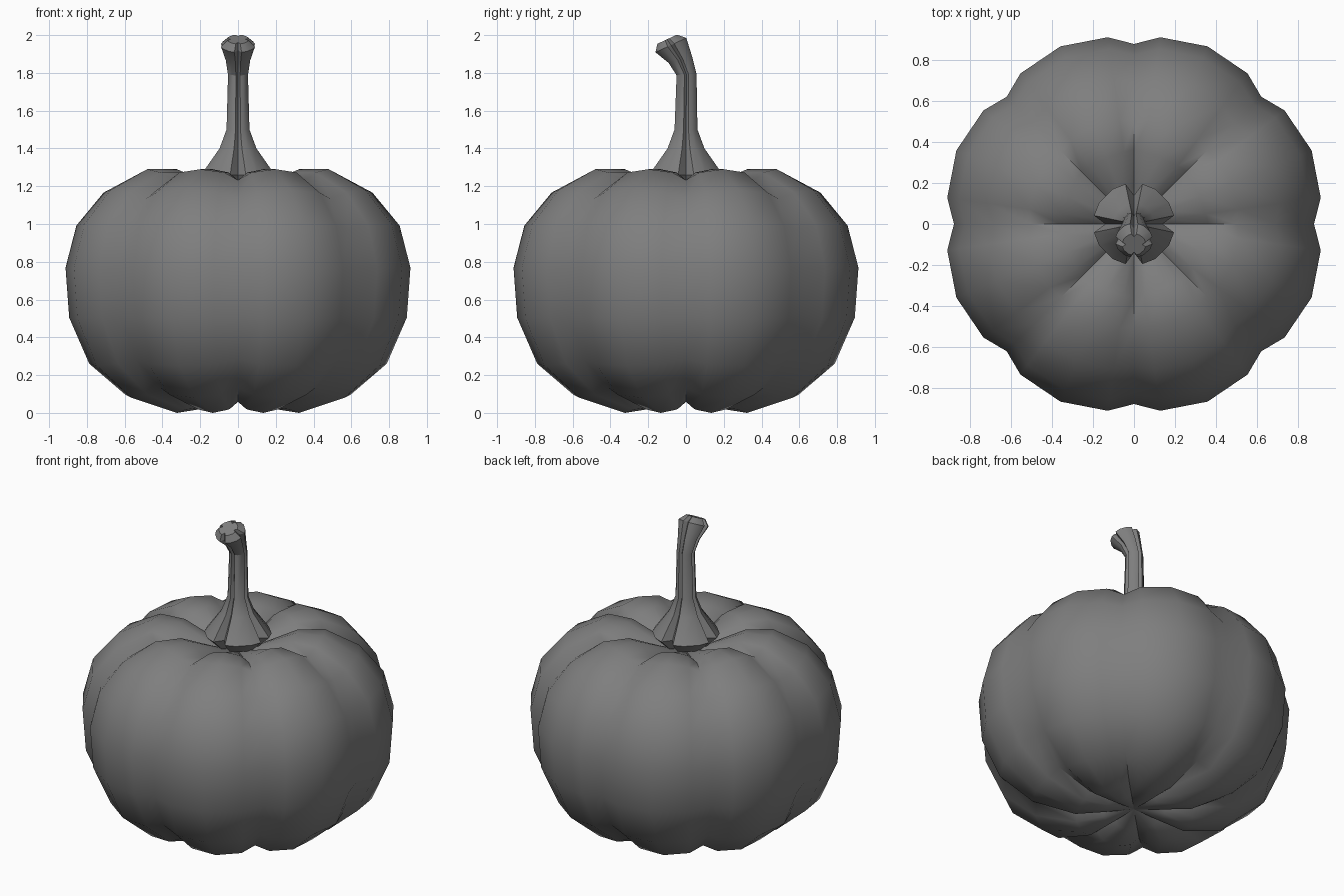
import bpy
import bmesh
from math import sin, cos, radians, hypot

if "Cube" in bpy.data.objects:
    bpy.data.objects.remove(bpy.data.objects["Cube"], do_unlink=True)

# One flat colour for everything
GREY = (0.21, 0.21, 0.21, 1)
grey = bpy.data.materials.new("dark grey")
grey.use_nodes = True
grey.diffuse_color = GREY
grey.node_tree.nodes["Principled BSDF"].inputs["Base Color"].default_value = GREY


def loft(name, rings, bottom, top, smooth_angle):
    """Skin closed rings of points, ending in a fan at each tip."""
    bm = bmesh.new()
    loops = [[bm.verts.new(p) for p in ring] for ring in rings]
    n = len(loops[0])
    tips = bm.verts.new(bottom), bm.verts.new(top)
    for i in range(n):
        j = (i + 1) % n
        for low, high in zip(loops, loops[1:]):
            bm.faces.new((low[i], low[j], high[j], high[i]))
        bm.faces.new((tips[0], loops[0][j], loops[0][i]))
        bm.faces.new((tips[1], loops[-1][i], loops[-1][j]))
    bmesh.ops.recalc_face_normals(bm, faces=bm.faces)
    mesh = bpy.data.meshes.new(name)
    bm.to_mesh(mesh)
    bm.free()
    mesh.materials.append(grey)
    obj = bpy.data.objects.new(name, mesh)
    bpy.context.collection.objects.link(obj)
    bpy.ops.object.select_all(action='DESELECT')
    obj.select_set(True)
    bpy.context.view_layer.objects.active = obj
    bpy.ops.object.shade_smooth_by_angle(angle=radians(smooth_angle))
    return obj


# Pumpkin body: eight lobes, the grooves pressed in along the profile normal
profile = [(0, .06), (.18, .025), (.35, 0), (.61, .08), (.81, .25), (.92, .5),
           (.94, .77), (.88, 1.0), (.73, 1.18), (.52, 1.29), (.35, 1.29),
           (.17, 1.21), (0, 1.14)]
lobe = [(0, .06), (8, .018), (22.5, 0), (37, .018)]   # angle, inward depth
body = []
for k in range(1, len(profile) - 1):
    r, z = profile[k]
    dr = profile[k + 1][0] - profile[k - 1][0]
    dz = profile[k + 1][1] - profile[k - 1][1]
    scale = min(1, r / .3) / hypot(dr, dz)
    ring = []
    for turn in range(8):
        for angle, depth in lobe:
            a = radians(45 * turn + angle)
            rr = r - depth * dz * scale
            ring.append((rr * cos(a), rr * sin(a), z + depth * dr * scale))
    body.append(ring)
loft("pumpkin_body", body, (0, 0, profile[0][1]), (0, 0, profile[-1][1]), 60)

# Stem: four ribs split by narrow grooves, flared at the foot, bent to the front
ribs = [(0, .7), (12, 1), (31, 1), (59, 1), (78, 1)]   # angle, radius factor
sections = [(0, 1.19, .13, 0), (0, 1.26, .2, 0), (0, 1.4, .1, 0),
            (0, 1.5, .062, 0), (.003, 1.79, .054, 3), (-.03, 1.87, .066, 15),
            (-.08, 1.947, .092, 25), (-.1, 1.978, .058, 25)]  # y, z, radius, tilt
stem = []
for y, z, r, tilt in sections:
    t = radians(tilt)
    ring = []
    for turn in range(4):
        for angle, factor in ribs:
            a = radians(90 * turn + angle)
            d = r * factor * sin(a)
            ring.append((r * factor * cos(a), y + d * cos(t), z + d * sin(t)))
    stem.append(ring)
loft("stem", stem, (0, 0, 1.17), (0, -.1, 1.978), 25)
